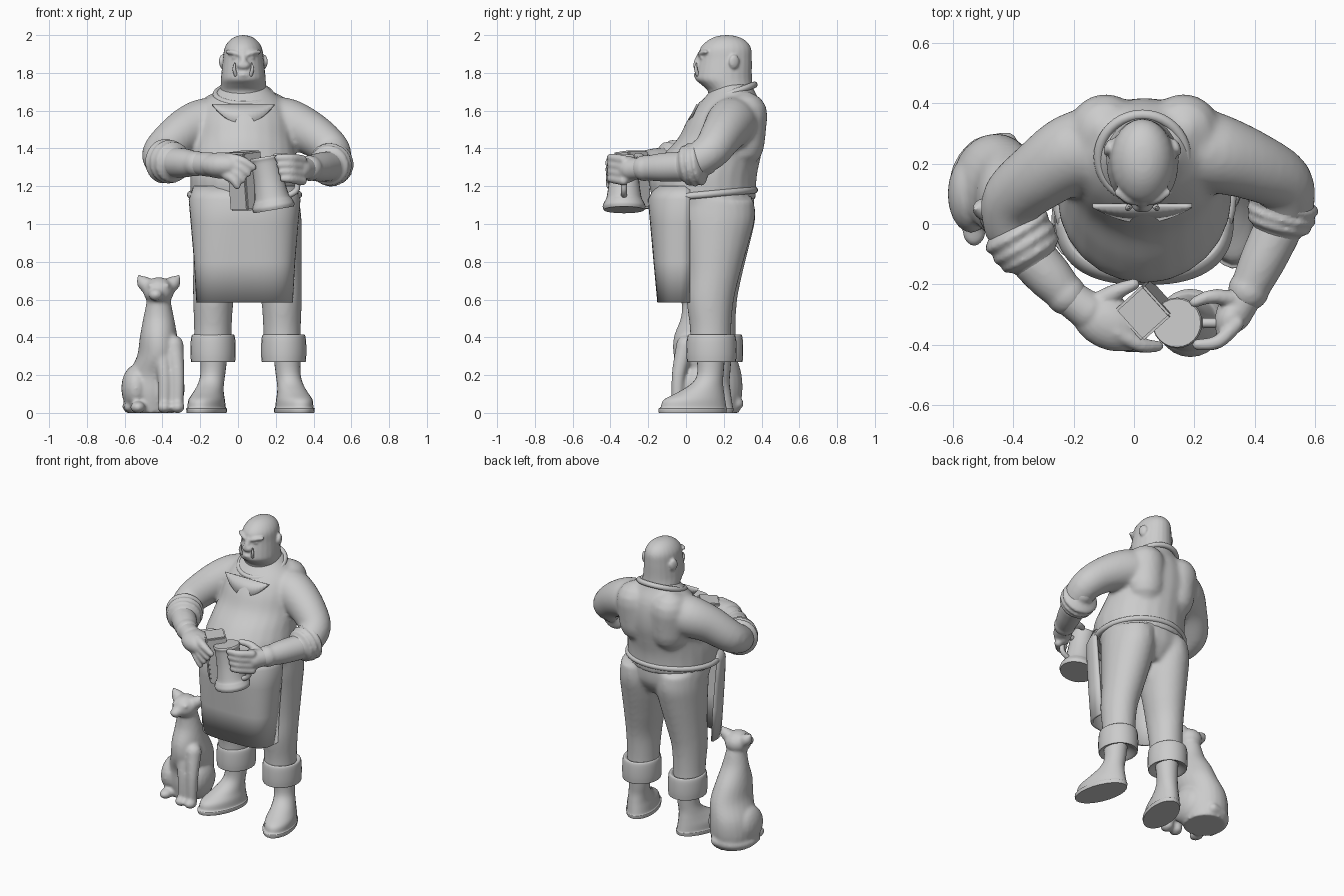
import bpy, bmesh, math
from mathutils import Vector, Matrix

cube = bpy.data.objects.get("Cube")
if cube:
    bpy.data.objects.remove(cube, do_unlink=True)

clay = bpy.data.materials.new("clay_grey")
clay.use_nodes = True
clay.diffuse_color = (.6, .6, .6, 1)
clay.node_tree.nodes["Principled BSDF"].inputs["Base Color"].default_value = clay.diffuse_color
SIDES = 24


def spline(rows, steps=4):
    """Smooth curve through rows of any width."""
    rows = [Vector(row) for row in rows]
    padded = [rows[0]] + rows + [rows[-1]]
    result = []
    for a, b, c, d in zip(padded, padded[1:], padded[2:], padded[3:]):
        for k in range(steps):
            t = k / steps
            result.append(b + (c - a) * (t / 2) + (a * 2 - b * 5 + c * 4 - d) * (t * t / 2)
                          + (b * 3 - a - c * 3 + d) * (t ** 3 / 2))
    return result + [rows[-1]]


def skin(bm, loops, closed=False):
    """Bridge a list of point loops, capping the ends unless closed."""
    loops = [[bm.verts.new(p) for p in loop] for loop in loops]
    pairs = list(zip(loops, loops[1:])) + ([(loops[-1], loops[0])] if closed else [])
    for low, high in pairs:
        for i in range(len(low)):
            j = (i + 1) % len(low)
            bm.faces.new((low[i], low[j], high[j], high[i]))
    if not closed:
        bm.faces.new(loops[0])
        bm.faces.new(loops[-1])


def loft(bm, rows, spin=0):
    """Stack of level ellipses: x, y, z, radius x, radius y."""
    turn = Matrix.Rotation(spin, 3, 'Z')
    angles = [math.tau * i / SIDES for i in range(SIDES)]
    skin(bm, [[turn @ Vector((rx * math.cos(a), ry * math.sin(a), 0)) + Vector((x, y, z)) for a in angles]
              for x, y, z, rx, ry in spline(rows)])


def tube(bm, rows, closed=False):
    """Round-ended tube through points: x, y, z, radius."""
    rows = [Vector(r) for r in rows] if closed else spline(rows)
    path = [(r.xyz, r.w) for r in rows]
    if not closed:
        head, tail = path[0], path[-1]
        d0 = (head[0] - path[1][0]).normalized()
        d1 = (tail[0] - path[-2][0]).normalized()
        bend = [math.radians(a) for a in (25, 50, 80)]
        path = ([(head[0] + d0 * head[1] * math.sin(a), head[1] * math.cos(a)) for a in reversed(bend)]
                + path + [(tail[0] + d1 * tail[1] * math.sin(a), tail[1] * math.cos(a)) for a in bend])
    side, loops, n = Vector((.31, .22, .92)), [], len(path)
    for k, (p, r) in enumerate(path):
        nxt = path[(k + 1) % n if closed else min(k + 1, n - 1)][0]
        t = (nxt - path[k - 1 if closed else max(k - 1, 0)][0]).normalized()
        side = (side - t * side.dot(t)).normalized()
        up = t.cross(side)
        angles = [math.tau * i / SIDES for i in range(SIDES)]
        loops.append([p + (side * math.cos(a) + up * math.sin(a)) * r for a in angles])
    skin(bm, loops, closed)


def band(name, centre, rx, ry, tilt, r):
    """Closed elliptical roll, raised by tilt at the back."""
    bm = bmesh.new()
    cx, cy, cz = centre
    angles = [math.tau * i / 40 for i in range(40)]
    tube(bm, [(cx + rx * math.cos(a), cy + ry * math.sin(a), cz + tilt * math.sin(a), r)
              for a in angles], closed=True)
    finish(bm, name)


def ball(bm, loc, scale, turn=0):
    m = Matrix.Translation(loc) @ Matrix.Rotation(turn, 4, 'Z') @ Matrix.Diagonal((*scale, 1))
    bmesh.ops.create_uvsphere(bm, u_segments=20, v_segments=12, radius=1, matrix=m)


def finish(bm, name, voxel=0, thick=0):
    """Make the object; a voxel size melts its pieces into one surface."""
    bmesh.ops.recalc_face_normals(bm, faces=bm.faces)
    mesh = bpy.data.meshes.new(name)
    bm.to_mesh(mesh)
    bm.free()
    mesh.materials.append(clay)
    ob = bpy.data.objects.new(name, mesh)
    bpy.context.collection.objects.link(ob)
    bpy.ops.object.select_all(action='DESELECT')
    ob.select_set(True)
    bpy.context.view_layer.objects.active = ob
    if thick:
        ob.modifiers.new("Thickness", 'SOLIDIFY').thickness = thick
    if voxel:
        melt = ob.modifiers.new("Melt", 'REMESH')
        melt.mode, melt.voxel_size, melt.use_smooth_shade = 'VOXEL', voxel, True
        soft = ob.modifiers.new("Soften", 'SMOOTH')
        soft.factor, soft.iterations = .5, 6
    else:
        bpy.ops.object.shade_smooth_by_angle(angle=math.radians(40))
    return ob


# Shirt: torso, shoulder blades and upper arms
MID = .035
bm = bmesh.new()
loft(bm, [(MID, .095, 1.13, .285, .275), (MID, .09, 1.25, .288, .285), (MID, .13, 1.35, .272, .265),
          (MID, .185, 1.45, .26, .23), (MID, .212, 1.55, .25, .205), (MID, .232, 1.63, .22, .17),
          (MID, .245, 1.7, .15, .12), (MID, .25, 1.74, .11, .1)])
for s in (-1, 1):
    tube(bm, [(MID + s * .13, .31, 1.58, .122), (MID + s * .12, .295, 1.42, .12)])
tube(bm, [(-.1, .26, 1.54, .135), (-.2, .235, 1.525, .133), (-.3, .17, 1.475, .118),
          (-.4, .085, 1.385, .103), (-.41, 0, 1.34, .092)])
tube(bm, [(.17, .26, 1.54, .135), (.27, .235, 1.53, .132), (.4, .19, 1.47, .114),
          (.495, .135, 1.39, .1), (.505, .05, 1.33, .092)])
finish(bm, "shirt", .014)
band("shirt_hem", (MID, .09, 1.155), .287, .273, .025, .018)
band("collar", (.028, .222, 1.685), .145, .14, .052, .017)

# Rolled sleeves and forearms
ARMS = {"right": ((-.41, .01, 1.335), (-.33, -.12, 1.325), (-.22, -.24, 1.32)),
        "left": ((.505, .1, 1.325), (.475, -.02, 1.305), (.375, -.23, 1.295))}
for side, (elbow, cuff, wrist) in ARMS.items():
    elbow, cuff, wrist = Vector(elbow), Vector(cuff), Vector(wrist)
    bm = bmesh.new()
    rolls = (.07, .105, .122, .106, .12, .104, .11, .08)
    tube(bm, [(*elbow.lerp(cuff, k / 7), r) for k, r in enumerate(rolls)])
    finish(bm, side + "_sleeve_roll", .01)
    bm = bmesh.new()
    tube(bm, [(*cuff, .08), (*cuff.lerp(wrist, .5), .076), (*wrist, .062)])
    tube(bm, [(*cuff.lerp(wrist, .85), .064), (*cuff.lerp(wrist, .95), .07)])
    finish(bm, side + "_forearm", .01)

# Right hand lies over the block, left hand grips the tankard
bm = bmesh.new()
tube(bm, [(-.22, -.24, 1.32, .06), (-.15, -.29, 1.315, .066)])
ball(bm, (-.085, -.325, 1.31), (.13, .09, .07), -.45)
for i in range(4):
    tube(bm, [(-.06, -.355 - .007 * i, 1.35 - .03 * i, .029),
              (.02 - .015 * i, -.4, 1.335 - .033 * i, .025),
              (.08 - .028 * i, -.405, 1.3 - .033 * i, .019)])
tube(bm, [(-.12, -.26, 1.32, .034), (-.06, -.225, 1.34, .028), (0, -.2, 1.35, .02)])
finish(bm, "right_hand", .008)
bm = bmesh.new()
tube(bm, [(.375, -.23, 1.295, .056), (.33, -.3, 1.29, .06)])
ball(bm, (.32, -.31, 1.29), (.05, .07, .072), -.5)
for i in range(4):
    z = 1.35 - .037 * i
    tube(bm, [(.34, -.33, z - .01, .026), (.28, -.39, z, .023), (.21 + .01 * i, -.4, z, .019)])
tube(bm, [(.34, -.25, 1.32, .028), (.26, -.24, 1.35, .024), (.2, -.26, 1.36, .018)])
finish(bm, "left_hand", .008)

# Tankard with flared foot and a square block beside it
bm = bmesh.new()
loft(bm, [(0, 0, z, r, r) for z, r in ((0, .108), (.02, .113), (.045, .103), (.07, .092), (.16, .08),
                                       (.25, .079), (.275, .084), (.285, .08))])
tube(bm, [(.07, 0, .22, .016), (.14, 0, .2, .016), (.14, 0, .09, .016), (.08, 0, .06, .016)])
tankard = finish(bm, "tankard")
tankard.location = (.19, -.328, 1.075)
tankard.rotation_euler = (0, -.17, 0)
bm = bmesh.new()
bmesh.ops.create_cube(bm, size=1, matrix=Matrix.Diagonal((.13, .14, .31, 1)))
bmesh.ops.bevel(bm, geom=bm.edges[:], offset=.008, segments=2, affect='EDGES')
block = finish(bm, "tankard_block")
block.location = (.04, -.285, 1.23)
block.rotation_euler = (0, -.1, math.radians(42))

# Apron skirt and chest kerchief
bm = bmesh.new()
grid = []
for z, rx, ry, power in ((1.2, .27, .185, .8), (1.13, .296, .222, .8), (1.0, .285, .21, .7),
                         (.8, .268, .192, .6), (.585, .256, .172, .55)):
    row = []
    for i in range(33):
        a = math.pi * i / 32
        c, s = math.cos(a), max(math.sin(a), 0)
        x = MID + rx * math.copysign(abs(c) ** power, c)
        row.append(bm.verts.new((x, .02 - ry * s ** power, z)))
    grid.append(row)
for low, high in zip(grid, grid[1:]):
    for i in range(32):
        bm.faces.new((low[i], low[i + 1], high[i + 1], high[i]))
finish(bm, "apron", thick=.016)
bm = bmesh.new()
rows = []
for i in range(17):
    t = i / 8 - 1
    dip = 1.02 - t * t
    x = .028 + .165 * t
    rows.append([bm.verts.new(p) for p in ((x, .055, 1.635), (x, .055 - .05 * dip, 1.635 - .1 * dip))])
for a, b in zip(rows, rows[1:]):
    bm.faces.new((a[0], b[0], b[1], a[1]))
finish(bm, "kerchief", thick=.014)

# Trousers, turn-ups and boots
bm = bmesh.new()
loft(bm, [(.04, .11, 1.18, .278, .25), (.04, .135, 1.08, .28, .225), (.04, .15, 1.02, .25, .19),
          (.045, .15, .95, .16, .14)])
LEGS = (("right", -1, .035), ("left", 1, 0))
for side, s, back in LEGS:
    loft(bm, [(.05 + s * d, y + back * (1.1 - z), z, rx, ry) for d, y, z, rx, ry in (
        (.13, .16, 1.13, .145, .2), (.138, .165, 1.03, .148, .2), (.145, .16, .92, .143, .178),
        (.163, .145, .75, .125, .145), (.18, .128, .6, .108, .126), (.183, .13, .45, .1, .11),
        (.185, .13, .33, .1, .11))])
finish(bm, "trousers", .014)
for side, s, back in LEGS:
    bm = bmesh.new()
    x, y = .055 + s * .187, .135 + back
    loft(bm, [(x, y, z, r, r + .013) for z, r in ((.3, .06), (.27, .11), (.285, .118), (.34, .12),
                                                 (.4, .116), (.415, .105), (.4, .08))])
    finish(bm, side + "_turn_up")
    bm = bmesh.new()
    loft(bm, [(.066 + s * d, y + back, z, rx, ry) for d, y, z, rx, ry in (
        (.232, .035, 0, .096, .185), (.232, .035, .022, .099, .188), (.232, .04, .03, .092, .18),
        (.232, .045, .07, .088, .168), (.222, .08, .11, .076, .125), (.208, .115, .16, .067, .082),
        (.198, .13, .22, .066, .07), (.193, .13, .34, .075, .08))], spin=s * .28)
    finish(bm, side + "_boot")

# Head with heavy jaw, brow, nose, tusks and ears
HX = .028
bm = bmesh.new()
loft(bm, [(HX, y, z, rx, ry) for y, z, rx, ry in (
    (.235, 1.64, .125, .12), (.235, 1.7, .122, .118), (.218, 1.735, .12, .134), (.2, 1.765, .119, .15),
    (.2, 1.8, .116, .149), (.207, 1.87, .108, .142), (.21, 1.93, .1, .135), (.215, 1.97, .075, .102),
    (.215, 1.993, .04, .055), (.215, 2, .006, .008))])
ball(bm, (HX, .062, 1.84), (.037, .025, .025))
tube(bm, [(HX, .075, 1.9, .014), (HX, .06, 1.86, .019)])
tube(bm, [(HX - .06, .09, 1.775, .01), (HX, .052, 1.79, .013), (HX + .06, .09, 1.775, .01)])
for s in (-1, 1):
    tube(bm, [(HX + s * .085, .105, 1.912, .011), (HX + s * .045, .078, 1.905, .013),
              (HX + s * .01, .072, 1.89, .011)])
    ball(bm, (HX + s * .045, .085, 1.88), (.016, .012, .009))
    ball(bm, (HX + s * .112, .255, 1.86), (.014, .03, .038), s * .4)
finish(bm, "head", .007)
for s, side in ((-1, "right"), (1, "left")):
    bm = bmesh.new()
    tube(bm, [(HX + s * .04, .062, 1.79, .01), (HX + s * .048, .052, 1.82, .009),
              (HX + s * .045, .055, 1.85, .004)])
    finish(bm, side + "_tusk")

# Sitting cat
CX = -.42
bm = bmesh.new()
loft(bm, [(-.46, .14, 0, .13, .14), (-.46, .14, .1, .14, .158), (-.45, .135, .2, .132, .16),
          (CX, .1, .3, .115, .165), (CX, .075, .4, .1, .14), (CX, .06, .5, .082, .088),
          (CX, .05, .58, .066, .07), (CX, .04, .64, .06, .06)])
ball(bm, (CX, .03, .645), (.082, .09, .074))
ball(bm, (CX - .015, -.05, .625), (.038, .045, .033))
for s in (-1, 1):
    tube(bm, [(CX + s * .05, .045, .665, .042), (CX + s * .085, .05, .695, .036), (CX + s * .105, .05, .722, .012)])
    ball(bm, (CX + s * .04, -.03, .675), (.02, .02, .012))
    ball(bm, (-.45 + s * .09, .1, .13), (.078, .13, .125))
for x in (-.39, -.32):
    tube(bm, [(x - .02, 0, .36, .052), (x, -.04, .2, .036), (x, -.045, .04, .032)])
    ball(bm, (x, -.06, .03), (.038, .045, .032))
ball(bm, (-.53, -.02, .03), (.04, .055, .032))
tube(bm, [(-.42, .27, .05, .035), (-.52, .25, .04, .032), (-.58, .16, .035, .03), (-.58, .05, .03, .022)])
finish(bm, "cat", .01)
